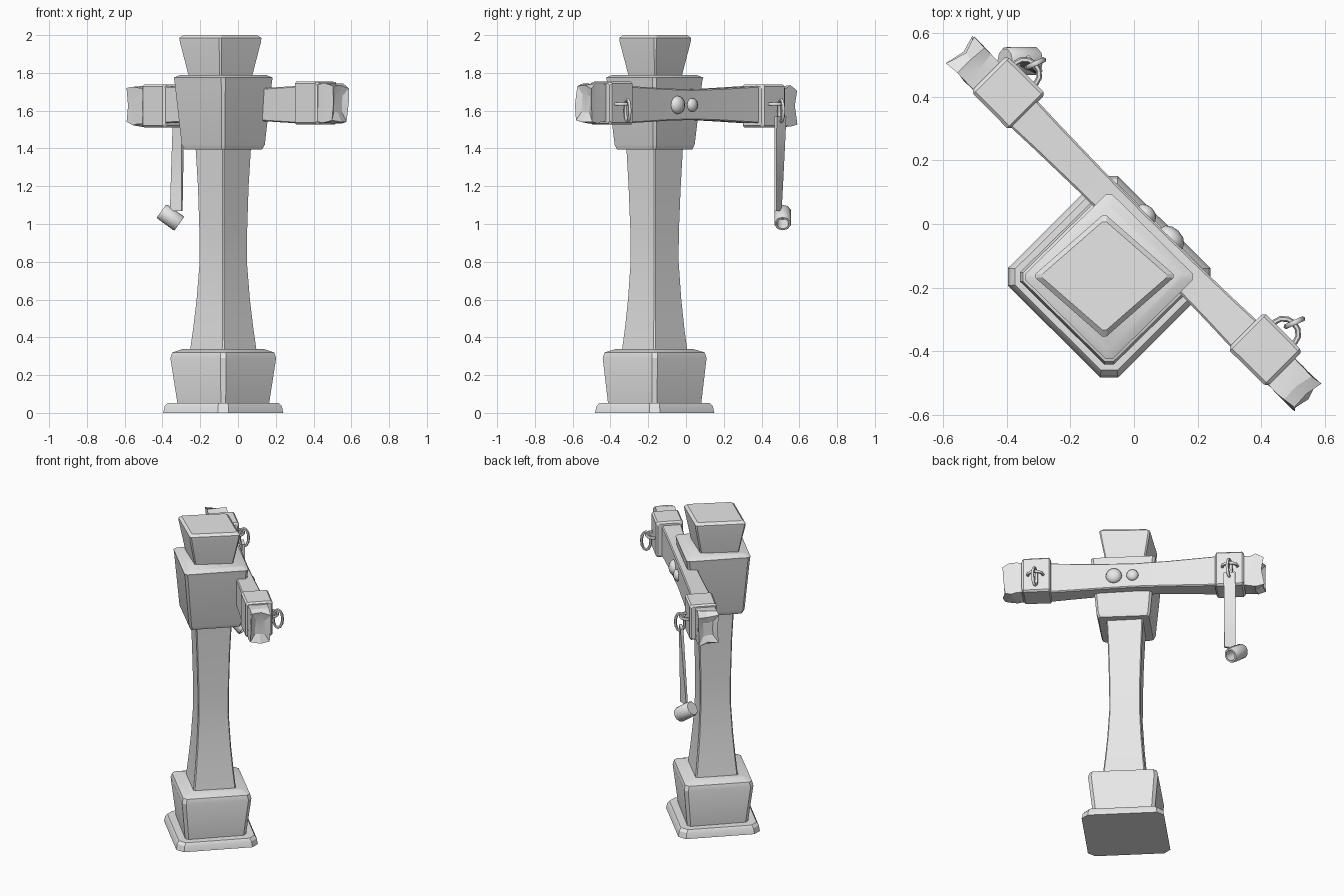
import bpy, bmesh, math, random
from mathutils import Matrix, Vector

if "Cube" in bpy.data.objects:
    bpy.data.objects.remove(bpy.data.objects["Cube"])

random.seed(4)
grey = bpy.data.materials.new("plain_grey")
grey.diffuse_color = (0.8, 0.8, 0.8, 1)
grey.use_nodes = True
grey.node_tree.nodes["Principled BSDF"].inputs["Base Color"].default_value = grey.diffuse_color

# beam frame: local x runs along the beam, local y points out of its rear face
BEAM = Matrix.Rotation(-math.pi / 4, 4, 'Z')


def finish(ob, name, matrix=None, angle=30):
    ob.name = name
    ob.data.materials.append(grey)
    if matrix is not None:
        ob.data.transform(matrix)
    bpy.ops.object.select_all(action='DESELECT')
    ob.select_set(True)
    bpy.context.view_layer.objects.active = ob
    bpy.ops.object.shade_smooth_by_angle(angle=math.radians(angle))
    return ob


def loft(name, rings, matrix=None, angle=30, closed=False):
    """Skin a list of point rings; cap both ends, or join last to first."""
    bm = bmesh.new()
    rows = [[bm.verts.new(p) for p in r] for r in rings]
    pairs = list(zip(rows, rows[1:])) + ([(rows[-1], rows[0])] if closed else [])
    for a, b in pairs:
        for i in range(len(a)):
            j = (i + 1) % len(a)
            bm.faces.new((a[i], a[j], b[j], b[i]))
    if not closed:
        bm.faces.new(rows[0])
        bm.faces.new(rows[-1])
    bmesh.ops.recalc_face_normals(bm, faces=bm.faces)
    me = bpy.data.meshes.new(name)
    bm.to_mesh(me)
    bm.free()
    ob = bpy.data.objects.new(name, me)
    bpy.context.collection.objects.link(ob)
    return finish(ob, name, matrix, angle)


def diamond(z, dx, dy, t, cx=-0.078, cy=-0.166):
    """Chamfered square section standing on its corner."""
    a, b = dx / (1 - t), dy / (1 - t)
    pts = [(dx, -b * t), (dx, b * t), (a * t, dy), (-a * t, dy),
           (-dx, b * t), (-dx, -b * t), (-a * t, -dy), (a * t, -dy)]
    return [(cx + x, cy + y, z) for x, y in pts]


def stack(name, rows, t, **kw):
    return loft(name, [diamond(z, dx, dy, t, **kw) for z, dx, dy in rows], angle=25)


# post, from the ground up
stack("base_plate", [(0, .318, .316), (.035, .31, .308), (.052, .295, .293)], .08)
stack("plinth", [(.045, .242, .246), (.29, .28, .275), (.32, .27, .265), (.338, .214, .205)], .05)
stack("shaft", [(.33, .176, .173), (.45, .159, .157), (.6, .141, .141), (.8, .125, .127),
                (.95, .126, .128), (1.2, .134, .138), (1.41, .147, .15)], .03)
stack("capital", [(1.395, .205, .2), (1.42, .22, .212), (1.755, .258, .252),
                  (1.775, .262, .258), (1.79, .225, .22)], .04)
stack("head", [(1.78, .167, .14), (1.965, .215, .188), (1.985, .217, .19), (2.0, .195, .17)],
      .03, cx=-.093, cy=-.163)


def rect(u, hv, zc, hz, c=.006, v=0):
    """Upright rectangular section with trimmed corners across the beam."""
    return [(u, v + y, zc + z) for y, z in
            [(hv, c - hz), (hv, hz - c), (hv - c, hz), (c - hv, hz),
             (-hv, hz - c), (-hv, c - hz), (c - hv, -hz), (hv - c, -hz)]]


# cross beam, pinched in the middle
loft("cross_beam", [rect(u, hv, 1.632, hz) for u, hv, hz in
     [(-.52, .06, .1), (-.38, .055, .094), (-.2, .051, .086), (0, .049, .081),
      (.2, .051, .086), (.38, .055, .094), (.52, .06, .1)]], BEAM)


def torus_loop(name, centre, ru, rv, minor, axes):
    """Oval ring lying in the plane of the two given axes."""
    a, b = map(Vector, axes)
    n = a.cross(b)
    rings = []
    for i in range(12):
        t = math.tau * i / 12
        d = a * math.cos(t) + b * math.sin(t)
        p = Vector(centre) + a * ru * math.cos(t) + b * rv * math.sin(t)
        rings.append([p + d * minor * math.cos(s) + n * minor * math.sin(s)
                      for s in (math.tau * k / 6 for k in range(6))])
    loft(name, rings, BEAM, 60, closed=True)


# fittings on each end of the beam
for side, label, zc in ((1, "right", 1.64), (-1, "left", 1.625)):
    loft(label + "_band", [rect(side * u, h, zc, hz, .01, .012) for u, h, hz in
         [(.485, .07, .103), (.495, .081, .114), (.645, .08, .113), (.656, .072, .104)]], BEAM, 20)

    # rough broken tip
    tip = []
    for u, hv, hz, j in [(.63, .058, .095, 0), (.69, .06, .1, .006),
                         (.725, .058, .105, .008), (.765, .056, .088, .012)]:
        pts = [(hv, -hz), (hv, 0), (hv, hz), (0, hz), (-hv, hz), (-hv, 0), (-hv, -hz), (0, -hz)]
        tip.append([(side * (u + random.uniform(-j, j)), y + random.uniform(-j, j) * .5,
                     zc + z + random.uniform(-j, j)) for y, z in pts])
    tip.append([(side * .75, y * .5, zc + (z - zc) * .5) for _, y, z in tip[-1]])
    loft(label + "_beam_tip", tip, BEAM, 15)

    # staple and hanging link
    torus_loop(label + "_staple", (side * .575, .095, 1.635), .045, .04, .009,
               ((1, 0, 0), (0, 1, 0)))
    torus_loop(label + "_link", (side * .575, .137, 1.6), .028, .058, .009,
               ((.35, .937, 0), (0, 0, 1)))

# two round studs on the rear face
for name, u, r in (("large_stud", .115, .048), ("small_stud", .005, .036)):
    bpy.ops.mesh.primitive_uv_sphere_add(segments=12, ring_count=8, radius=r)
    finish(bpy.context.object, name,
           BEAM @ Matrix.Translation((u, .05, 1.63)) @ Matrix.Diagonal((1, .7, 1, 1)), 60)

# slightly twisted strap
strap = []
for k in range(6):
    f = k / 5
    ang = math.radians(-48 + 24 * f)
    w = Vector((math.cos(ang), math.sin(ang), 0)) * .034
    n = Vector((-math.sin(ang), math.cos(ang), 0)) * (.009 - .003 * f)
    c = Vector((-.315 - .012 * f, .5 - .013 * f, 1.57 - .5 * f))
    strap.append([c + w + n, c - w + n, c - w - n, c + w - n])
loft("strap", strap, angle=20)

# small open cup at the end of the strap
axis = Vector((.81, 0, -.58))
turn = axis.to_track_quat('Z', 'Y').to_matrix().to_4x4()
cup = [[(r * math.cos(a), r * math.sin(a), z) for a in (math.tau * (i + .5) / 10 for i in range(10))]
       for z, r in [(-.058, .04), (-.052, .045), (.052, .046), (.058, .043), (.058, .032), (-.02, .03)]]
loft("hanging_cup", cup, Matrix.Translation((-.358, .512, 1.035)) @ turn, 40)
